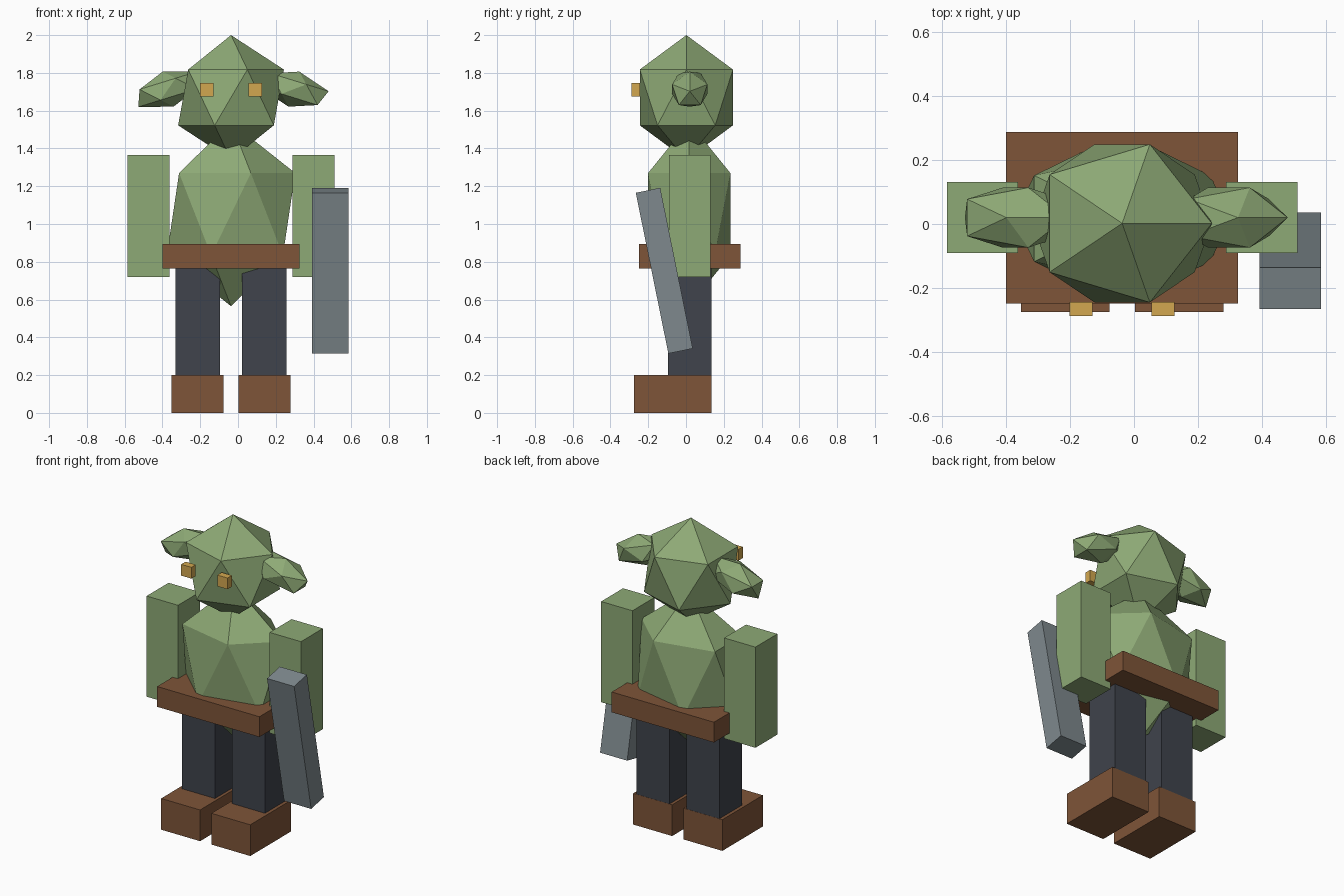
import bpy

if "Cube" in bpy.data.objects:
    bpy.data.objects.remove(bpy.data.objects["Cube"])

MID = -0.037  # the body's own centre line


def material(name, rgb):
    m = bpy.data.materials.new(name)
    m.diffuse_color = (*rgb, 1)
    m.use_nodes = True
    m.node_tree.nodes["Principled BSDF"].inputs["Base Color"].default_value = m.diffuse_color
    return m


skin = material("skin", (0.27, 0.40, 0.18))
leather = material("leather", (0.21, 0.09, 0.04))
cloth = material("cloth", (0.05, 0.056, 0.072))
amber = material("amber", (0.65, 0.39, 0.08))
steel = material("steel", (0.21, 0.25, 0.27))


def finish(name, scale, mat):
    ob = bpy.context.object
    ob.name = name
    ob.scale = scale
    ob.data.materials.append(mat)
    return ob


def box(name, loc, size, mat, rot=(0, 0, 0)):
    bpy.ops.mesh.primitive_cube_add(size=1, location=loc, rotation=rot)
    return finish(name, size, mat)


def gem(name, loc, radii, mat, rot=(0, 0, 0)):
    bpy.ops.mesh.primitive_ico_sphere_add(subdivisions=1, radius=1, location=loc, rotation=rot)
    return finish(name, radii, mat)


# Torso and head
gem("torso", (MID, 0.017, 1.052), (0.38, 0.256, 0.487), skin)
gem("head", (MID, 0.002, 1.67), (0.313, 0.29, 0.33), skin)

# Belt
box("belt", (MID, 0.02, 0.83), (0.725, 0.536, 0.13), leather)

# Paired parts
for side, s in (("left", -1), ("right", 1)):
    # Drooping ear (positive y rotation lowers the +x end)
    gem(side + "_ear", (MID + s * 0.333, 0.02, 1.714), (0.2, 0.11, 0.097), skin, (0, s * 0.3, 0))
    box(side + "_eye", (MID + s * 0.128, -0.266, 1.71), (0.072, 0.044, 0.072), amber)
    box(side + "_arm", (MID + s * 0.436, 0.02, 1.043), (0.222, 0.222, 0.645), skin)
    box(side + "_leg", (MID + s * 0.177, 0.02, 0.45), (0.235, 0.23, 0.68), cloth)
    box(side + "_boot", (MID + s * 0.178, -0.069, 0.1), (0.276, 0.41, 0.2), leather)

# Tilted blade held beside the right arm
box("blade", (0.488, -0.115, 0.753), (0.192, 0.132, 0.868), steel, (0.2, 0, 0))
